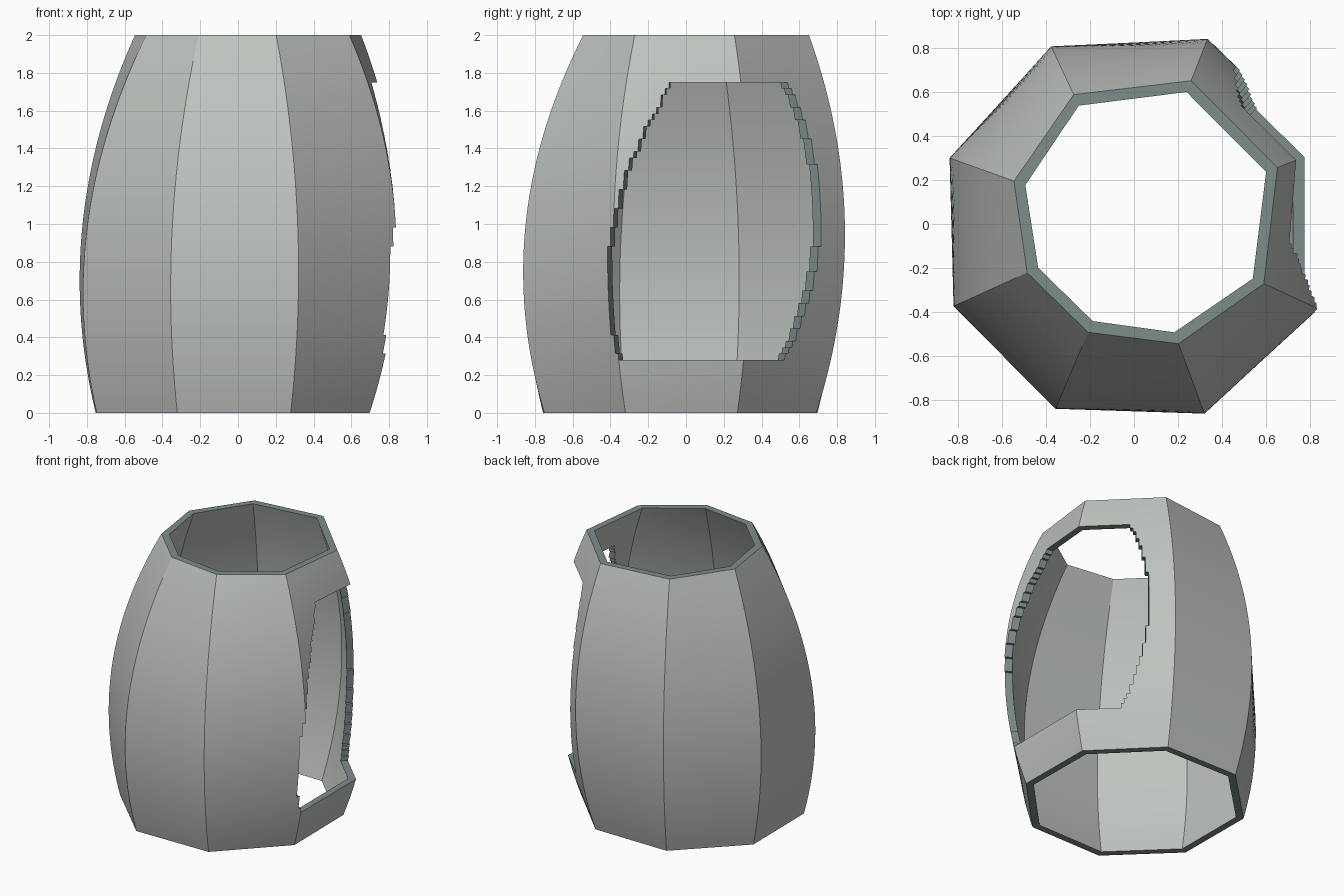
import bpy
import bmesh
from math import cos, sin, radians
from mathutils import Vector

cube = bpy.data.objects.get("Cube")
if cube:
    bpy.data.objects.remove(cube, do_unlink=True)


def material(name, color):
    mat = bpy.data.materials.new(name)
    mat.use_nodes = True
    mat.diffuse_color = (*color, 1)
    bsdf = mat.node_tree.nodes["Principled BSDF"]
    bsdf.inputs["Base Color"].default_value = (*color, 1)
    bsdf.inputs["Roughness"].default_value = 0.7
    return mat


def parabola(x, points):
    """Quadratic curve through three (x, value) points."""
    total = 0
    for xi, value in points:
        for xj, _ in points:
            if xj != xi:
                value *= (x - xj) / (xi - xj)
        total += value
    return total


# Eight corners of the barrel, counter-clockwise, slightly uneven
CORNERS = [radians(a) for a in (-69.6, -24.7, 21.5, 68.3, 115, 160.3, 204.5, 247)]
WALL = 0.055
SILL, LINTEL = 0.28, 1.75


def corner(i, z, inset):
    """Bulging corner line, lopsided toward the back left at the top."""
    a = CORNERS[i % 8]
    lean = cos(a - radians(45))
    r = parabola(z, [(0, 0.782 - 0.043 * lean),
                     (0.9, 0.903 + 0.02 * cos(a + radians(15))),
                     (2, 0.618 + 0.09 * lean)]) - inset
    return Vector((r * cos(a), r * sin(a), z))


def in_opening(p):
    """True inside the curved opening on the left wall."""
    if p.x < 0 or not SILL < p.z < LINTEL:
        return False
    front = parabola(p.z, [(SILL, -0.36), (0.9, -0.405), (LINTEL, -0.07)])
    back = parabola(p.z, [(SILL, 0.52), (1.0, 0.715), (LINTEL, 0.54)])
    return front < p.y < back


# Rows, and columns that are fine only on the walls holding the opening
heights = [SILL * i / 5 for i in range(5)]
heights += [SILL + (LINTEL - SILL) * i / 44 for i in range(44)]
heights += [LINTEL + (2 - LINTEL) * i / 5 for i in range(6)]
columns = []
for side in range(8):
    n = 32 if side < 3 else 1
    columns += [(side, k / n) for k in range(n)]
rows, cols = len(heights) - 1, len(columns)


def point(c, r, inset):
    side, t = columns[c % cols]
    z = heights[r]
    return corner(side, z, inset).lerp(corner(side + 1, z, inset), t)


# Grid cells that remain once the opening is taken out
kept = set()
for c in range(cols):
    for r in range(rows):
        middle = (point(c, r, 0) + point(c + 1, r + 1, 0)) / 2
        if not in_opening(middle):
            kept.add((c, r))

bm = bmesh.new()
cache = {}


def vert(c, r, layer):
    key = (c % cols, r, layer)
    if key not in cache:
        cache[key] = bm.verts.new(point(c, r, WALL * layer))
    return cache[key]


def face(keys, index):
    bm.faces.new([vert(*k) for k in keys]).material_index = index


# Outer skin, inner skin and the cut edges between them
for c, r in sorted(kept):
    ring = [(c, r), (c + 1, r), (c + 1, r + 1), (c, r + 1)]
    face([(*k, 0) for k in ring], 0)
    face([(*k, 1) for k in reversed(ring)], 0)
    neighbours = [(c, r - 1), ((c + 1) % cols, r), (c, r + 1), ((c - 1) % cols, r)]
    for i, cell in enumerate(neighbours):
        if cell not in kept:
            a, b = ring[i], ring[(i + 1) % 4]
            face([(*b, 0), (*a, 0), (*a, 1), (*b, 1)], 1)

mesh = bpy.data.meshes.new("barrel_shell")
bm.to_mesh(mesh)
bm.free()
mesh.materials.append(material("pale_grey", (0.52, 0.55, 0.52)))
mesh.materials.append(material("grey_green_edge", (0.21, 0.27, 0.255)))
shell = bpy.data.objects.new("barrel_shell", mesh)
bpy.context.collection.objects.link(shell)

bpy.ops.object.select_all(action="DESELECT")
shell.select_set(True)
bpy.context.view_layer.objects.active = shell
bpy.ops.object.shade_smooth_by_angle(angle=radians(30))
